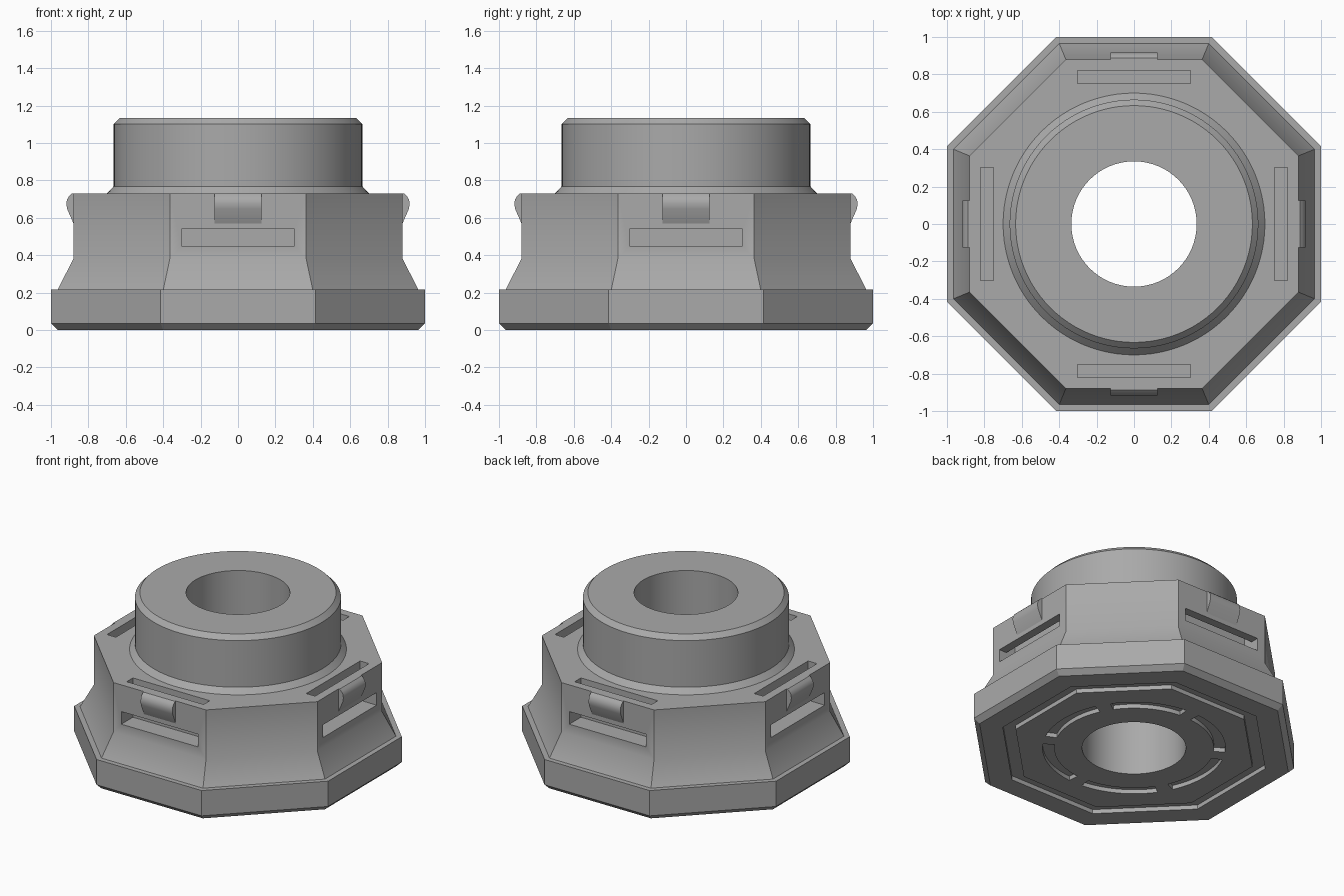
import bpy, bmesh, math
from mathutils import Matrix

if "Cube" in bpy.data.objects:
    bpy.data.objects.remove(bpy.data.objects["Cube"])

SEG = 96
grey = bpy.data.materials.new("plain grey")
grey.diffuse_color = (0.4, 0.4, 0.4, 1)
grey.use_nodes = True
grey.node_tree.nodes["Principled BSDF"].inputs["Base Color"].default_value = grey.diffuse_color


def finish(name, bm):
    bmesh.ops.recalc_face_normals(bm, faces=bm.faces)
    mesh = bpy.data.meshes.new(name)
    bm.to_mesh(mesh)
    bm.free()
    ob = bpy.data.objects.new(name, mesh)
    bpy.context.collection.objects.link(ob)
    mesh.materials.append(grey)
    return ob


def lathe(name, profile, n, start=0.0, sweep=math.tau, closed=False):
    """Sweep (radius, z) points around z; an open profile is capped top and bottom."""
    bm = bmesh.new()
    full = sweep >= math.tau - 1e-6
    count = n if full else n + 1
    rings = [[bm.verts.new((r * math.cos(start + sweep * i / n), r * math.sin(start + sweep * i / n), z))
              for r, z in profile] for i in range(count)]
    m = len(profile)
    for i in range(n):
        a, b = rings[i], rings[(i + 1) % count]
        for j in range(m if closed else m - 1):
            k = (j + 1) % m
            bm.faces.new((a[j], b[j], b[k], a[k]))
    if not closed:
        bm.faces.new([r[0] for r in rings])
        bm.faces.new([r[-1] for r in rings])
    elif not full:
        bm.faces.new(rings[0])
        bm.faces.new(rings[-1])
    return finish(name, bm)


def octagon(name, profile, closed=False):
    """Eight-sided lathe whose profile is given by distance to the flats."""
    k = 1 / math.cos(math.pi / 8)
    return lathe(name, [(a * k, z) for a, z in profile], 8, math.pi / 8, closed=closed)


def prism(name, profile, half, turn):
    """Extrude a (distance, z) outline sideways, then turn it about z."""
    bm = bmesh.new()
    ends = [[bm.verts.new((d, s * half, z)) for d, z in profile] for s in (-1, 1)]
    m = len(profile)
    for j in range(m):
        k = (j + 1) % m
        bm.faces.new((ends[0][j], ends[0][k], ends[1][k], ends[1][j]))
    bm.faces.new(ends[0])
    bm.faces.new(ends[1])
    bm.transform(Matrix.Rotation(turn, 4, 'Z'))
    return finish(name, bm)


def cut(target, cutter):
    mod = target.modifiers.new("cut", 'BOOLEAN')
    mod.operation = 'DIFFERENCE'
    mod.solver = 'EXACT'
    mod.object = cutter
    bpy.context.view_layer.objects.active = target
    bpy.ops.object.modifier_apply(modifier=mod.name)
    bpy.data.objects.remove(cutter)


def smooth(ob):
    bpy.ops.object.select_all(action='DESELECT')
    ob.select_set(True)
    bpy.context.view_layer.objects.active = ob
    bpy.ops.object.shade_smooth_by_angle(angle=math.radians(30))


# Octagonal body with chamfered foot, ledge and sloped waist
body = octagon("octagonal_body", [(0.965, 0), (1, 0.035), (1, 0.215), (0.965, 0.215),
                                  (0.88, 0.38), (0.88, 0.73)])

# Central bore
cut(body, lathe("bore_cutter", [(0.335, -0.1), (0.335, 0.9)], SEG))

# Strap channels: in through the side, out through the top
channel = [(1.1, 0.45), (0.75, 0.45), (0.75, 0.8), (0.82, 0.8), (0.82, 0.54), (1.1, 0.54)]
for i in range(4):
    cut(body, prism("channel_cutter", channel, 0.303, i * math.pi / 2))

# Underside grooves: one octagon ring and six arcs
cut(body, octagon("ring_groove_cutter", [(0.74, -0.05), (0.82, -0.05), (0.82, 0.03), (0.74, 0.03)], True))
for i in range(6):
    cut(body, lathe("arc_groove_cutter", [(0.515, -0.05), (0.59, -0.05), (0.59, 0.03), (0.515, 0.03)],
                    16, math.radians(60 * i - 25), math.radians(50), True))
smooth(body)

# Round collar with flared base and chamfered rim
smooth(lathe("round_collar", [(0.335, 0.73), (0.7, 0.73), (0.665, 0.768), (0.665, 1.1),
                              (0.633, 1.133), (0.335, 1.133)], SEG, closed=True))

# Rounded catches on the four straight sides
catch = [(0.87, 0.73), (0.888, 0.73), (0.903, 0.716), (0.914, 0.698), (0.918, 0.675),
         (0.914, 0.648), (0.88, 0.57), (0.87, 0.57)]
for i in range(4):
    smooth(prism("side_catch", catch, 0.125, i * math.pi / 2))
